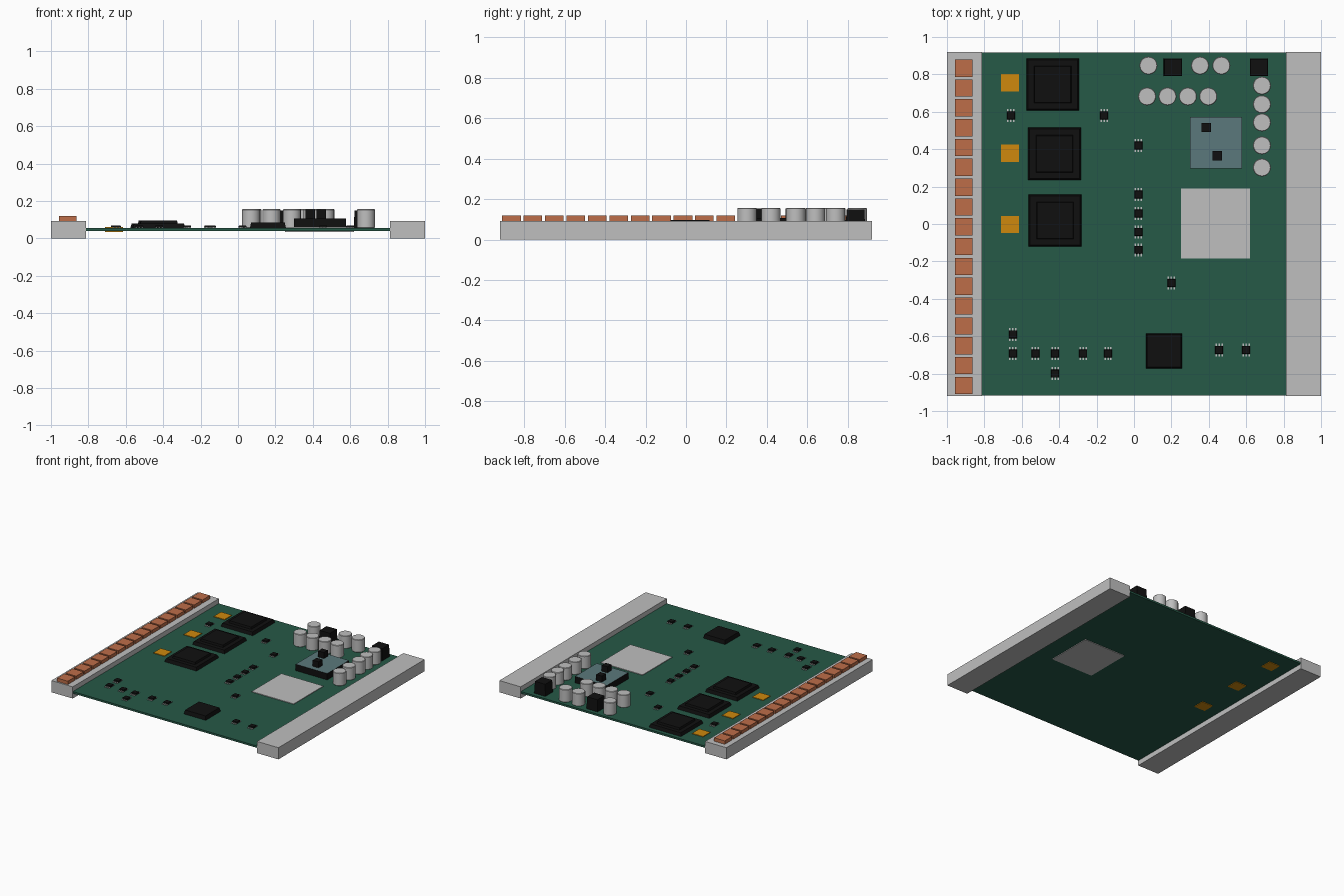
import bpy, bmesh, math
from mathutils import Matrix

if "Cube" in bpy.data.objects:
    bpy.data.objects.remove(bpy.data.objects["Cube"])


def mat(name, rgb):
    m = bpy.data.materials.new(name)
    m.diffuse_color = (*rgb, 1)
    m.use_nodes = True
    m.node_tree.nodes["Principled BSDF"].inputs["Base Color"].default_value = m.diffuse_color
    return m


GREEN = mat("board green", (0.019, 0.1, 0.063))
SILVER = mat("silver grey", (0.52, 0.52, 0.52))
COPPER = mat("copper", (0.51, 0.154, 0.066))
GOLD = mat("gold", (0.62, 0.25, 0.004))
BLACK = mat("chip black", (0.005, 0.005, 0.005))
SLATE = mat("slate blue", (0.105, 0.19, 0.2))

TOP = 0.055   # upper face of the board


def finish(bm, name, *mats):
    me = bpy.data.meshes.new(name)
    bm.to_mesh(me)
    bm.free()
    for m in mats:
        me.materials.append(m)
    ob = bpy.data.objects.new(name, me)
    bpy.context.collection.objects.link(ob)
    return ob


def add_box(bm, x, y, z0, z1, sx, sy, taper=0.0, mi=0):
    """Box centred on x, y; taper pulls the top rim inwards."""
    m = Matrix.Translation((x, y, (z0 + z1) / 2)) @ Matrix.Diagonal((sx, sy, z1 - z0, 1))
    verts = bmesh.ops.create_cube(bm, size=1, matrix=m)["verts"]
    for v in verts:
        if v.co.z > (z0 + z1) / 2:
            v.co.x -= math.copysign(taper, v.co.x - x)
            v.co.y -= math.copysign(taper, v.co.y - y)
    for f in {f for v in verts for f in v.link_faces}:
        f.material_index = mi


def box(name, m, *args, **kw):
    bm = bmesh.new()
    add_box(bm, *args, **kw)
    return finish(bm, name, m)


# Circuit board, its long edges set into the two side rails
box("circuit_board", GREEN, 0, 0, 0.04, TOP, 1.8, 1.836)
for side, name in ((-1, "left_rail"), (1, "right_rail")):
    box(name, SILVER, side * 0.906, 0, 0, 0.093, 0.188, 1.84)

# Row of copper contacts on the left rail
for i in range(17):
    box("copper_contact", COPPER, -0.91, 0.833 - i * 0.106, 0.09, 0.12, 0.094, 0.092)

# Three large chips with a raised centre
for x, y in ((-0.435, 0.746), (-0.425, 0.375), (-0.422, 0.019)):
    bm = bmesh.new()
    add_box(bm, x, y, TOP, 0.08, 0.282, 0.28, taper=0.008)
    add_box(bm, x, y, 0.079, 0.096, 0.2, 0.2, taper=0.004)
    finish(bm, "large_chip", BLACK)

# Pads that pass through the board and show on both sides
for y in (0.755, 0.378, -0.003):
    box("gold_pad", GOLD, -0.663, y, 0.035, 0.06, 0.096, 0.092)
box("heat_plate", SILVER, 0.435, 0.002, 0.035, 0.06, 0.37, 0.374)

# Square controller chip near the front
box("controller_chip", BLACK, 0.16, -0.678, TOP, 0.086, 0.192, 0.187, taper=0.006)

# Module with a slate top face and two small posts
bm = bmesh.new()
add_box(bm, 0.439, 0.434, TOP, 0.106, 0.278, 0.274)
for f in bm.faces:
    f.normal_update()
    f.material_index = 1 if f.normal.z > 0.5 else 0
finish(bm, "power_module", BLACK, SLATE)
for x, y in ((0.387, 0.516), (0.446, 0.364)):
    box("module_post", BLACK, x, y, 0.104, 0.154, 0.05, 0.05)

# Black inductor cubes at the back
for x in (0.208, 0.668):
    box("inductor", BLACK, x, 0.838, TOP, 0.149, 0.098, 0.096, taper=0.004)

# Capacitor cans
for x, y in [(0.077, 0.847), (0.353, 0.847), (0.467, 0.847)] + \
            [(0.07 + i * 0.109, 0.682) for i in range(4)] + \
            [(0.684, y) for y in (0.74, 0.64, 0.543, 0.42, 0.302)]:
    bm = bmesh.new()
    bmesh.ops.create_cone(bm, cap_ends=True, segments=20, radius1=0.048, radius2=0.048,
                          depth=0.101, matrix=Matrix.Translation((x, y, TOP + 0.0505)))
    rims = [e for e in bm.edges if abs(e.verts[0].co.z - e.verts[1].co.z) < 1e-5]
    bmesh.ops.bevel(bm, geom=rims, offset=0.003, segments=1, affect="EDGES")
    for f in bm.faces:
        f.smooth = True
    can = finish(bm, "capacitor", SILVER)
    bpy.context.view_layer.objects.active = can
    can.select_set(True)
    bpy.ops.object.shade_smooth_by_angle(angle=math.radians(30))
    can.select_set(False)

# Small packages with three silver legs front and back
small = [(-0.658, 0.58), (-0.16, 0.58), (0.024, 0.42), (0.2, -0.315), (-0.647, -0.59),
         (-0.422, -0.8), (0.455, -0.673), (0.599, -0.673)]
small += [(0.024, y) for y in (0.158, 0.056, -0.042, -0.138)]
small += [(x, -0.692) for x in (-0.647, -0.527, -0.422, -0.272, -0.139)]
for x, y in small:
    bm = bmesh.new()
    add_box(bm, x, y, 0.057, 0.07, 0.043, 0.043, taper=0.002)
    for dx in (-0.016, 0, 0.016):
        add_box(bm, x + dx, y, TOP - 0.002, 0.06, 0.008, 0.07, mi=1)
    finish(bm, "small_package", BLACK, SILVER)
